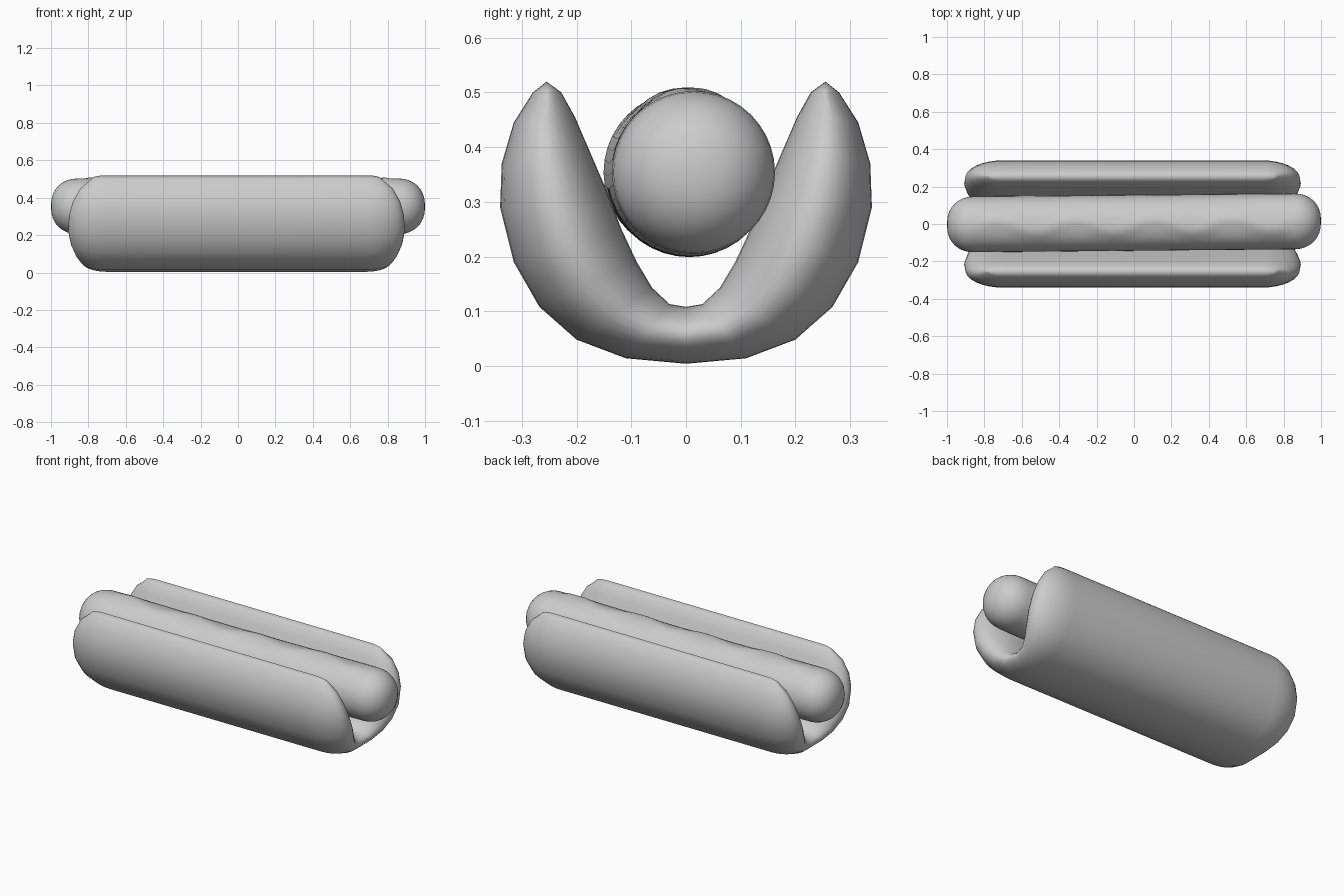
import bpy, bmesh
from math import sin, cos, pi, exp

if "Cube" in bpy.data.objects:
    bpy.data.objects.remove(bpy.data.objects["Cube"])


def loft(name, rings):
    """Skin a list of closed rings, merging the collapsed ends."""
    bm = bmesh.new()
    rows = [[bm.verts.new(p) for p in ring] for ring in rings]
    n = len(rows[0])
    for a, b in zip(rows, rows[1:]):
        for i in range(n):
            j = (i + 1) % n
            bm.faces.new((a[i], a[j], b[j], b[i]))
    bmesh.ops.remove_doubles(bm, verts=bm.verts, dist=0.0002)
    bmesh.ops.recalc_face_normals(bm, faces=bm.faces)
    for f in bm.faces:
        f.smooth = True
    mesh = bpy.data.meshes.new(name)
    bm.to_mesh(mesh)
    bm.free()
    ob = bpy.data.objects.new(name, mesh)
    bpy.context.collection.objects.link(ob)
    return ob


# Bun: half of the U section as outer/inner pairs plus the end bulge at each pair
pairs = [
    ((0, .004), (0, .108), .13),
    ((.11, .014), (.030, .113), .14),
    ((.20, .048), (.062, .143), .165),
    ((.268, .108), (.090, .190), .19),
    ((.315, .19), (.118, .250), .205),
    ((.34, .29), (.147, .325), .20),
    ((.337, .37), (.175, .390), .18),
    ((.315, .445), (.203, .455), .14),
    ((.28, .50), (.228, .500), .08),
    ((.255, .52), (.255, .52), .08),
]
half = []
for k, (o, i, ext) in enumerate(pairs):
    src = pairs[min(k, len(pairs) - 2)]
    mid = ((src[0][0] + src[1][0]) / 2, (src[0][1] + src[1][1]) / 2)
    half.append((o, i, mid, ext))
outer = [(o, m, e) for o, i, m, e in half]
inner = [(i, m, e) for o, i, m, e in half[:-1]][::-1]
right = outer + inner
left = [((-p[0], p[1]), (-m[0], m[1]), e) for p, m, e in right[1:-1]][::-1]
section = right + left


def bun_ring(side, t):
    s = cos(t) if t < pi / 2 - 1e-4 else 0.0
    return [(-.008 + side * (.695 + e * sin(t)),
             m[0] + (p[0] - m[0]) * s,
             m[1] + (p[1] - m[1]) * s) for p, m, e in section]


steps = [pi / 2 * k / 8 for k in range(9)]
bun_rings = [bun_ring(-1, t) for t in reversed(steps)]
bun_rings += [bun_ring(1, t) for t in steps]
loft("bun", bun_rings)

# Sausage: slightly bent capsule with a faint wavy ridge along the top
R, CAP = .149, .14
stations = [(-1 + CAP - CAP * sin(t), cos(t)) for t in reversed(steps)]
stations += [(-.86 + 1.72 * k / 48, 1) for k in range(1, 48)]
stations += [(1 - CAP + CAP * sin(t), cos(t)) for t in steps]
sausage_rings = []
for x, s in stations:
    s = max(s, 0) ** .85
    cy = .006 + .009 * x
    cz = .351 - .003 * cos(pi * x)
    wave = -.01 + .035 * sin(x * 15)
    ring = []
    for k in range(40):
        a = 2 * pi * k / 40
        y, z = R * cos(a), R * sin(a)
        bump = 0
        if z > 0 and abs(x) < .8:
            bump = .008 * exp(-((y - wave) / .035) ** 2)
        r = s * (1 + bump / R)
        ring.append((x, cy + y * r, cz + z * r))
    sausage_rings.append(ring)
loft("sausage", sausage_rings)
